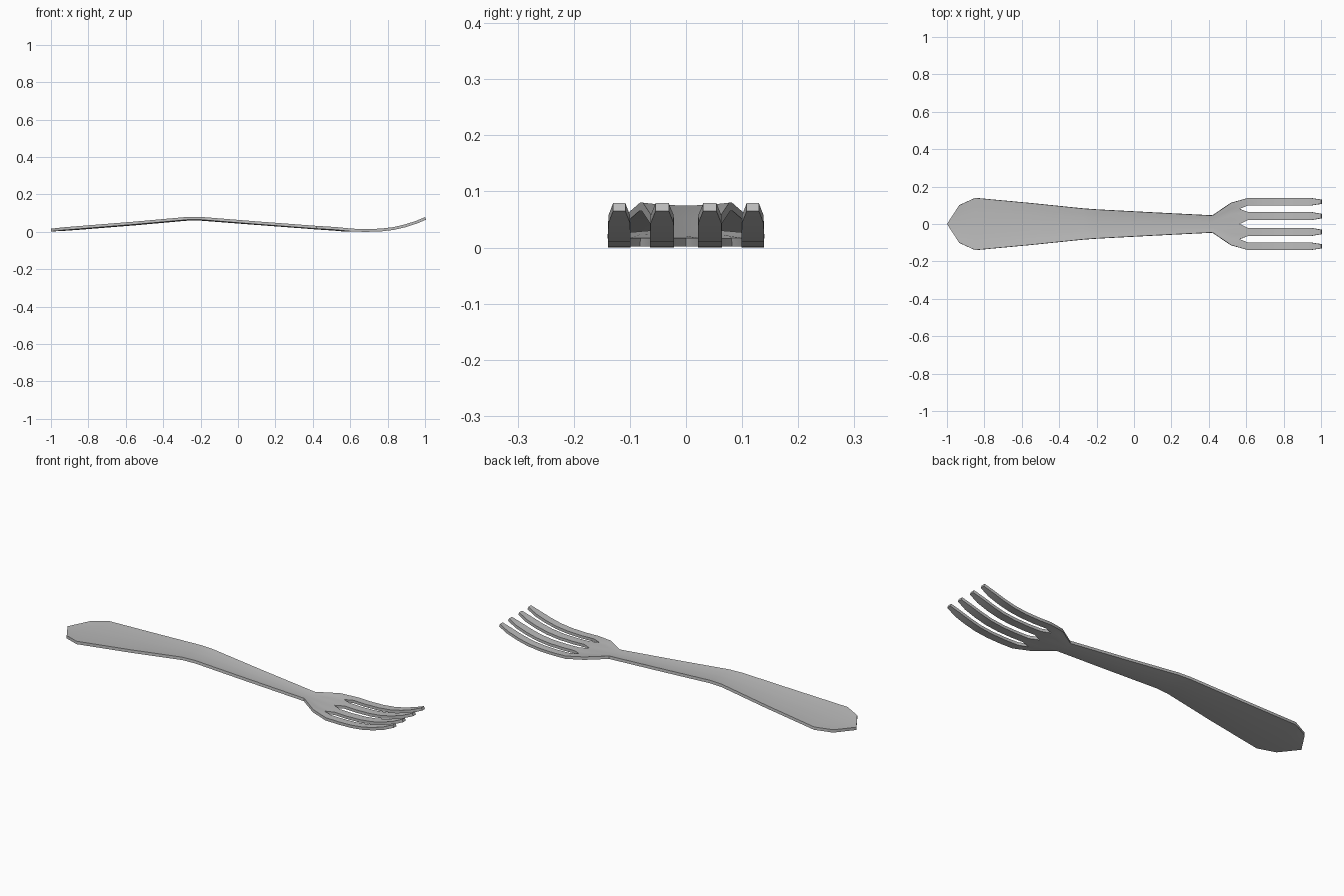
import bpy, bmesh

if "Cube" in bpy.data.objects:
    bpy.data.objects.remove(bpy.data.objects["Cube"])

steel = bpy.data.materials.new("brushed steel grey")
steel.use_nodes = True
grey = (0.5, 0.5, 0.5, 1)
steel.diffuse_color = grey
steel.node_tree.nodes["Principled BSDF"].inputs["Base Color"].default_value = grey

# Half of the cross lines at the tine root: gap middle, tine edges, gap middle, tine edges
half = [0.021, 0.064, 0.081, 0.099, 0.139]
lines = [-y for y in reversed(half)] + [0] + half
W = half[-1]
GAP_MIDS = (2, 5, 8)
TINES = ((0, 1), (3, 4), (6, 7), (9, 10))

# Stations along the handle and head: x, half width, top height, dish depth
body = [(-1.0, 0, 0.018, 0), (-0.935, 0.1, 0.021, 0.004), (-0.85, W, 0.027, 0.005),
        (-0.55, 0.111, 0.051, 0.005), (-0.27, 0.082, 0.076, 0.005),
        (-0.2, 0.077, 0.076, 0.005), (0.1, 0.061, 0.053, 0.004), (0.42, 0.045, 0.029, 0.004),
        (0.52, 0.113, 0.022, 0.005)]
# Stations along the tines: x, top height, width factor
tine = [(0.68, 0.016, 1), (0.76, 0.018, 1), (0.83, 0.026, 1), (0.89, 0.040, 1),
        (0.95, 0.059, 0.95), (1.0, 0.080, 0.55)]

bm = bmesh.new()
rows = []
for x, w, z, dish in body:
    rows.append([bm.verts.new((x, y / W * w, z + dish * (y / W) ** 2)) for y in lines])
# Root row: the gaps end in short V notches
rows.append([bm.verts.new((0.565 if i in GAP_MIDS else 0.61, y, 0.018))
             for i, y in enumerate(lines)])
for a, b in zip(rows, rows[1:]):
    for i in range(len(lines) - 1):
        bm.faces.new((a[i], b[i], b[i + 1], a[i + 1]))

# Four upswept tines grown from the root row
for i, j in TINES:
    mid, hw = (lines[i] + lines[j]) / 2, (lines[j] - lines[i]) / 2
    p, q = rows[-1][i], rows[-1][j]
    for x, z, k in tine:
        r, s = (bm.verts.new((x, mid + side * hw * k, z)) for side in (-1, 1))
        bm.faces.new((p, r, s, q))
        p, q = r, s

bmesh.ops.remove_doubles(bm, verts=bm.verts, dist=0.0005)
bmesh.ops.recalc_face_normals(bm, faces=bm.faces)
if sum(f.normal.z for f in bm.faces) < 0:
    bmesh.ops.reverse_faces(bm, faces=bm.faces)
mesh = bpy.data.meshes.new("fork")
bm.to_mesh(mesh)
bm.free()
mesh.materials.append(steel)
fork = bpy.data.objects.new("fork", mesh)
bpy.context.collection.objects.link(fork)

# Sheet thickness, grown downward
solid = fork.modifiers.new("thickness", "SOLIDIFY")
solid.thickness = 0.015
solid.offset = -1

bpy.context.view_layer.objects.active = fork
fork.select_set(True)
bpy.ops.object.modifier_apply(modifier=solid.name)
bpy.ops.object.shade_smooth_by_angle(angle=0.6)

# Rest on the ground
low = min(v.co.z for v in fork.data.vertices)
for v in fork.data.vertices:
    v.co.z -= low
